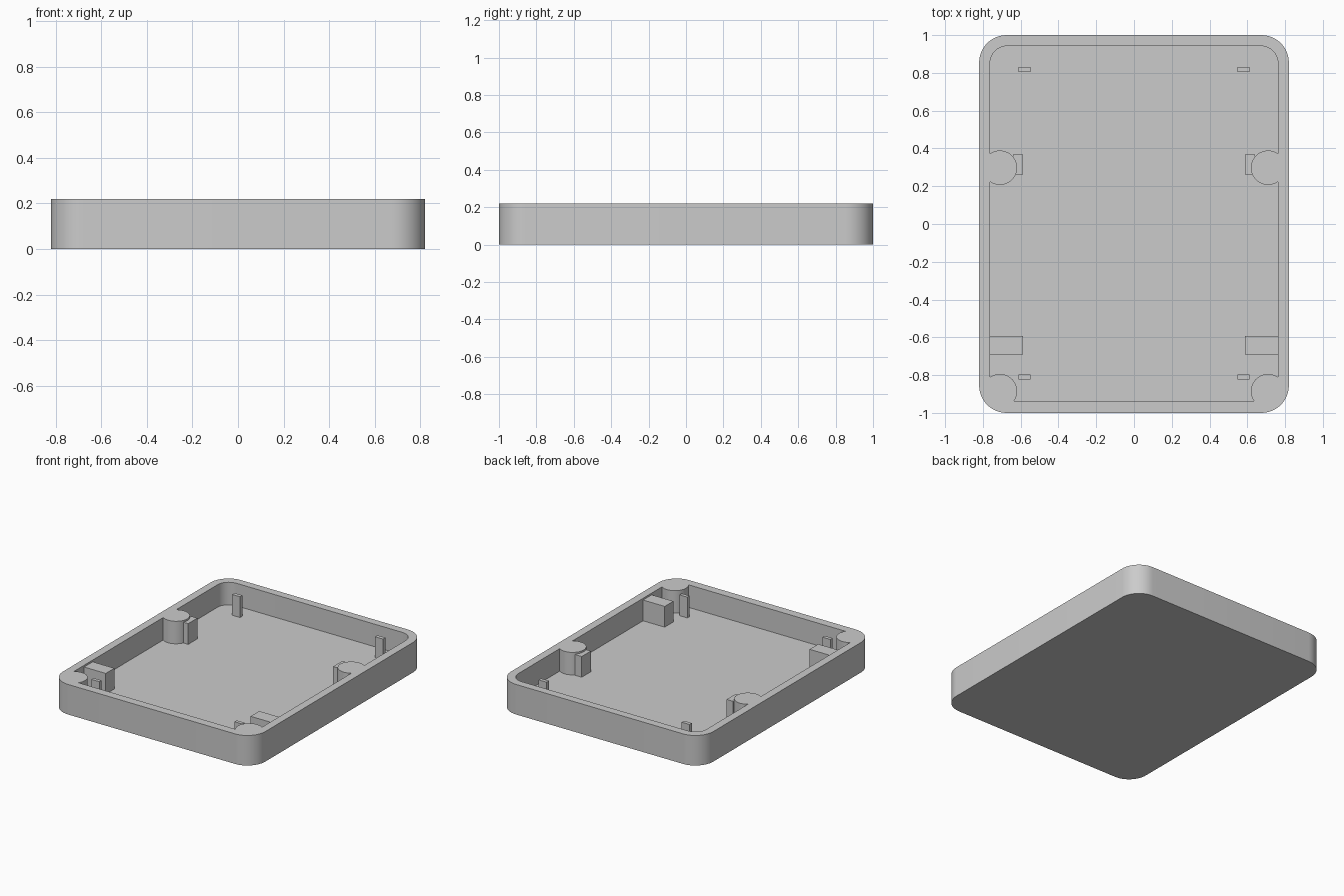
import bpy, bmesh, math
from mathutils import Matrix, Vector

if "Cube" in bpy.data.objects:
    bpy.data.objects.remove(bpy.data.objects["Cube"], do_unlink=True)

HEIGHT, FLOOR, SHELF = 0.22, 0.055, 0.207

grey = bpy.data.materials.new("plain grey")
grey.use_nodes = True
colour = (0.6, 0.6, 0.6, 1)
grey.diffuse_color = colour
grey.node_tree.nodes["Principled BSDF"].inputs["Base Color"].default_value = colour


def make(name, bm):
    bmesh.ops.recalc_face_normals(bm, faces=bm.faces)
    mesh = bpy.data.meshes.new(name)
    bm.to_mesh(mesh)
    bm.free()
    mesh.materials.append(grey)
    obj = bpy.data.objects.new(name, mesh)
    bpy.context.collection.objects.link(obj)
    return obj


def box_mesh(bm, x, y, z):
    size = Vector((x[1] - x[0], y[1] - y[0], z[1] - z[0]))
    mid = Vector((sum(x), sum(y), sum(z))) / 2
    bmesh.ops.create_cube(bm, size=1, matrix=Matrix.Translation(mid) @ Matrix.Diagonal(size.to_4d()))


def rounded_slab(name, x, y, z, radius):
    """Box with its four upright edges rounded."""
    bm = bmesh.new()
    box_mesh(bm, x, y, z)
    upright = [e for e in bm.edges if abs(e.verts[0].co.z - e.verts[1].co.z) > 0.01]
    bmesh.ops.bevel(bm, geom=upright, offset=radius, segments=12, profile=0.5, affect='EDGES')
    return make(name, bm)


def subtract(target, cutter):
    mod = target.modifiers.new("cut", 'BOOLEAN')
    mod.operation, mod.solver, mod.object = 'DIFFERENCE', 'EXACT', cutter
    bpy.ops.object.select_all(action='DESELECT')
    target.select_set(True)
    bpy.context.view_layer.objects.active = target
    bpy.ops.object.modifier_apply(modifier=mod.name)
    bpy.data.objects.remove(cutter, do_unlink=True)


# Tray shell, with the hollow leaving round screw bosses standing
tray = rounded_slab("tray", (-0.82, 0.82), (-1, 1), (0, HEIGHT), 0.145)
hollow = rounded_slab("hollow", (-0.762, 0.762), (-0.938, 0.942), (FLOOR, 0.4), 0.09)
for side in (-1, 1):
    for y in (0.298, -0.885):
        bm = bmesh.new()
        bmesh.ops.create_cone(bm, cap_ends=True, segments=48, radius1=0.091, radius2=0.091,
                              depth=1, matrix=Matrix.Translation((side * 0.71, y, 0.2)))
        subtract(hollow, make("boss_shape", bm))
subtract(tray, hollow)
bpy.ops.object.shade_smooth_by_angle(angle=math.radians(30))

# Small fittings on the floor, repeated on both sides
fittings = [
    ("rear_post", (0.547, 0.611), (0.805, 0.832)),
    ("front_post", (0.547, 0.611), (-0.823, -0.797)),
    ("support_block", (0.587, 0.78), (-0.692, -0.592)),
    ("boss_tab", (0.587, 0.64), (0.262, 0.368)),
]
for name, x, y in fittings:
    for side, label in ((1, "left"), (-1, "right")):
        bm = bmesh.new()
        box_mesh(bm, sorted(side * v for v in x), y, (FLOOR - 0.02, SHELF))
        make(label + "_" + name, bm)
